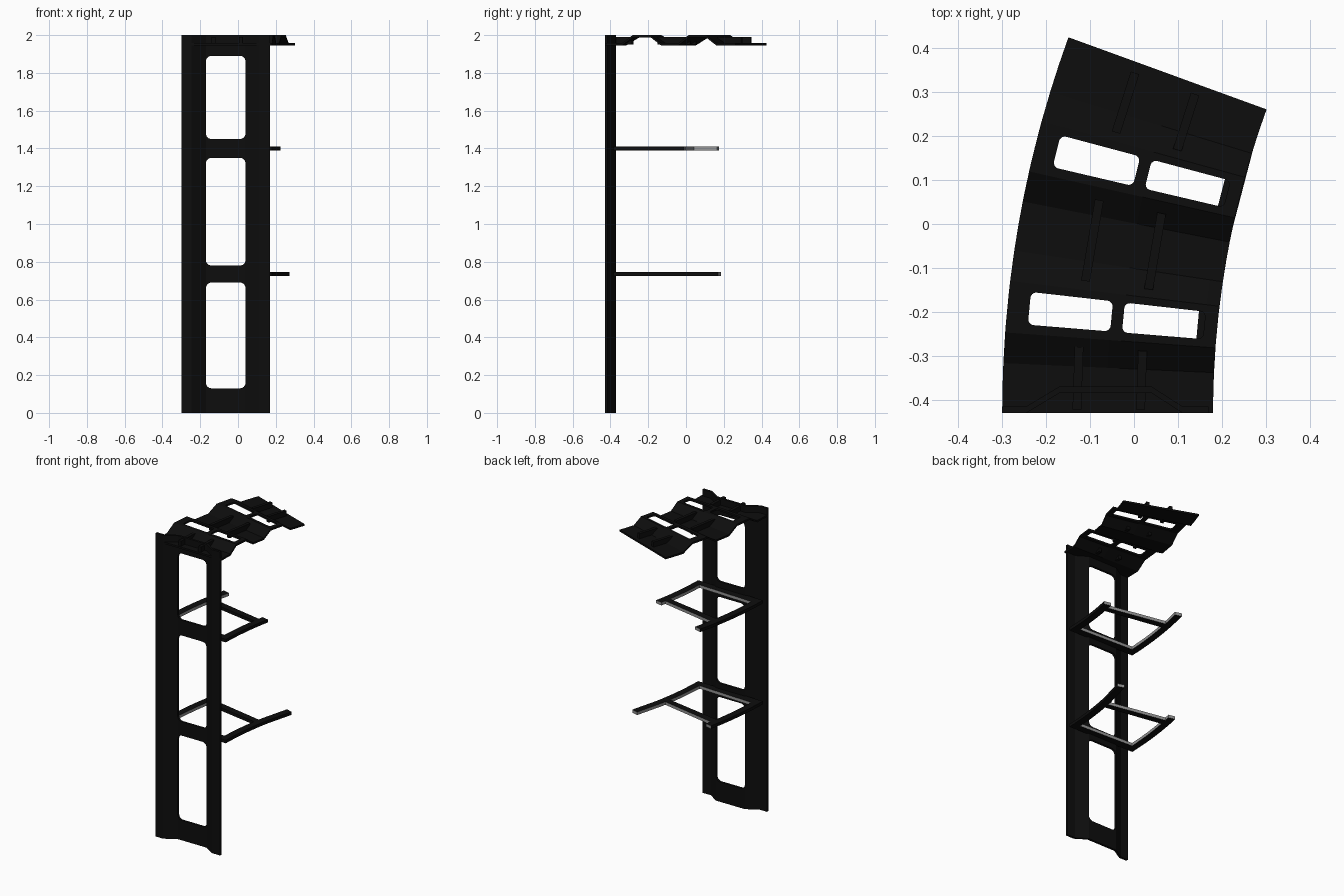
import bpy, bmesh, math
from mathutils import Vector

cube = bpy.data.objects.get("Cube")
if cube:
    bpy.data.objects.remove(cube, do_unlink=True)


def material(name, value):
    mat = bpy.data.materials.new(name)
    mat.use_nodes = True
    color = (value, value, value, 1)
    mat.diffuse_color = color
    mat.node_tree.nodes["Principled BSDF"].inputs["Base Color"].default_value = color
    return mat


BLACK = material("matte black", 0.004)
GREY = material("edge grey", 0.3)

# All curved parts share one bend centre, measured in radius and degrees
CENTRE = Vector((2.2, -0.43, 0))
R_IN, R_OUT = 2.02, 2.5


def polar(r, deg, z):
    a = math.radians(deg)
    return CENTRE + Vector((-r * math.cos(a), r * math.sin(a), z))


def prism(bm, points, offset):
    """Closed solid from an outline and an extrusion offset."""
    low = [bm.verts.new(p) for p in points]
    high = [bm.verts.new(p + offset) for p in points]
    bm.faces.new(low)
    bm.faces.new(high[::-1])
    for i in range(len(low)):
        k = (i + 1) % len(low)
        bm.faces.new((low[i], low[k], high[k], high[i]))


def plate(name, us, vs, holes, place, offset, radii=(0, 0), rule=None):
    """Folded sheet over a u,v grid with rectangular openings and rounded corners."""
    offset = Vector(offset)
    bm = bmesh.new()
    low, high = {}, {}
    for i, u in enumerate(us):
        for j, v in enumerate(vs):
            p = place(u, v)
            low[i, j] = bm.verts.new(p)
            high[i, j] = bm.verts.new(p + offset)

    def filled(i, j):
        if not (0 <= i < len(us) - 1 and 0 <= j < len(vs) - 1):
            return False
        u, v = (us[i] + us[i + 1]) / 2, (vs[j] + vs[j + 1]) / 2
        return not any(a < u < b and c < v < d for a, b, c, d in holes)

    for i in range(len(us) - 1):
        for j in range(len(vs) - 1):
            if not filled(i, j):
                continue
            ring = [(i, j), (i + 1, j), (i + 1, j + 1), (i, j + 1)]
            bm.faces.new([low[k] for k in ring])
            bm.faces.new([high[k] for k in reversed(ring)])
            beside = [(i, j - 1), (i + 1, j), (i, j + 1), (i - 1, j)]
            for n, cell in enumerate(beside):
                if not filled(*cell):
                    a, b = ring[n], ring[(n + 1) % 4]
                    bm.faces.new((low[a], low[b], high[b], high[a]))
    # Fillets in the corners of the openings
    ru, rv = radii
    if ru:
        for a, b, c, d in holes:
            for u, su in ((a, 1), (b, -1)):
                for v, sv in ((c, 1), (d, -1)):
                    pts = [place(u, v)]
                    for n in range(7):
                        t = n / 6 * math.pi / 2
                        pts.append(place(u + su * ru * (1 - math.sin(t)),
                                         v + sv * rv * (1 - math.cos(t))))
                    prism(bm, pts, offset)
    return finish(name, bm, rule)


def finish(name, bm, rule=None):
    bmesh.ops.delete(bm, geom=[v for v in bm.verts if not v.link_faces], context='VERTS')
    bmesh.ops.recalc_face_normals(bm, faces=bm.faces)
    if rule:
        for f in bm.faces:
            f.material_index = rule(f)
    mesh = bpy.data.meshes.new(name)
    bm.to_mesh(mesh)
    bm.free()
    mesh.materials.append(BLACK)
    mesh.materials.append(GREY)
    obj = bpy.data.objects.new(name, mesh)
    bpy.context.collection.objects.link(obj)
    return obj


# Upright: folded channel with three rounded windows in its recessed web
fold = {-0.30: -0.43, -0.245: -0.43, -0.17: -0.385, 0.04: -0.385, 0.11: -0.43, 0.17: -0.43}
windows = [(0.13, 0.69), (0.78, 1.35), (1.45, 1.89)]


def upright_point(x, z):
    xs = sorted(fold)
    for a, b in zip(xs, xs[1:]):
        if x <= b:
            t = (x - a) / (b - a)
            return Vector((x, fold[a] + t * (fold[b] - fold[a]), z))


plate("upright_frame", sorted(fold), [0] + [z for w in windows for z in w] + [2],
      [(-0.17, 0.04, a, b) for a, b in windows],
      upright_point, (0, 0.015, 0), (0.03, 0.03))

# Canopy: corrugated curved sheet, two raised crowns each with a pair of openings
VALLEY, CROWN, SHEET = 1.945, 1.988, 0.012
heights = {0: VALLEY, 1.3: VALLEY, 2.6: VALLEY, 4.2: CROWN, 4.7: CROWN, 6.45: CROWN,
           6.9: CROWN, 8.5: VALLEY, 9.8: VALLEY, 11.1: VALLEY, 12.7: CROWN, 13.2: CROWN,
           14.95: CROWN, 15.4: CROWN, 17: VALLEY, 18.5: VALLEY, 20: VALLEY}


def canopy_point(r, deg):
    ds = sorted(heights)
    for a, b in zip(ds, ds[1:]):
        if deg <= b:
            t = (deg - a) / (b - a)
            return polar(r, deg, heights[a] + t * (heights[b] - heights[a]))


openings = [(r0, r1, d0, d1) for d0, d1 in ((4.7, 6.45), (13.2, 14.95))
            for r0, r1 in ((2.05, 2.235), (2.262, 2.45))]
plate("canopy_sheet", [R_IN, 2.05, 2.235, 2.262, 2.45, R_OUT], sorted(heights),
      openings, canopy_point, (0, 0, SHEET), (0.013, 0.33))

# Stiffening ribs standing in the three valleys
for n, (d0, d1) in enumerate(((0.2, 3.7), (7.4, 12), (15.9, 19.4))):
    for side, r in (("left", 2.185), ("right", 2.33)):
        bm = bmesh.new()
        outline = [polar(r + dr, d, VALLEY + 0.005) for dr, d in
                   ((-0.01, d0), (0.01, d0), (0.01, d1), (-0.01, d1))]
        prism(bm, outline, Vector((0, 0, 0.041)))
        finish(f"canopy_rib_{side}_{n + 1}", bm)


# Shelf brackets: curved open frames with one long arm and one short stub
def bracket_shade(face):
    n = face.normal
    if abs(n.z) > 0.5:
        return 0
    c = face.calc_center_median()
    r = math.hypot(c.x - CENTRE.x, c.y - CENTRE.y)
    outer = r < R_IN + 0.01 or r > R_OUT - 0.01
    return 0 if outer or n.y < -0.8 else 1


def bracket(name, z, left_end, right_end):
    rail_l, rail_r = R_IN + 0.045, R_OUT - 0.045
    stops = sorted({1.3, 2.6, 4.5, 6.3, 8.2, 10, 11.1, 12, left_end, right_end})
    last = stops[-1] + 1
    gaps = [(rail_l, rail_r, 2.6, 10), (rail_l, rail_r, 11.1, last),
            (R_IN, rail_l, left_end, last), (rail_r, R_OUT, right_end, last)]
    plate(name, [R_IN, rail_l, rail_r, R_OUT], stops, gaps,
          lambda r, d: polar(r, d, z), (0, 0, 0.02), rule=bracket_shade)


bracket("lower_shelf_bracket", 0.725, 17.3, 12)
bracket("upper_shelf_bracket", 1.39, 12, 14)
